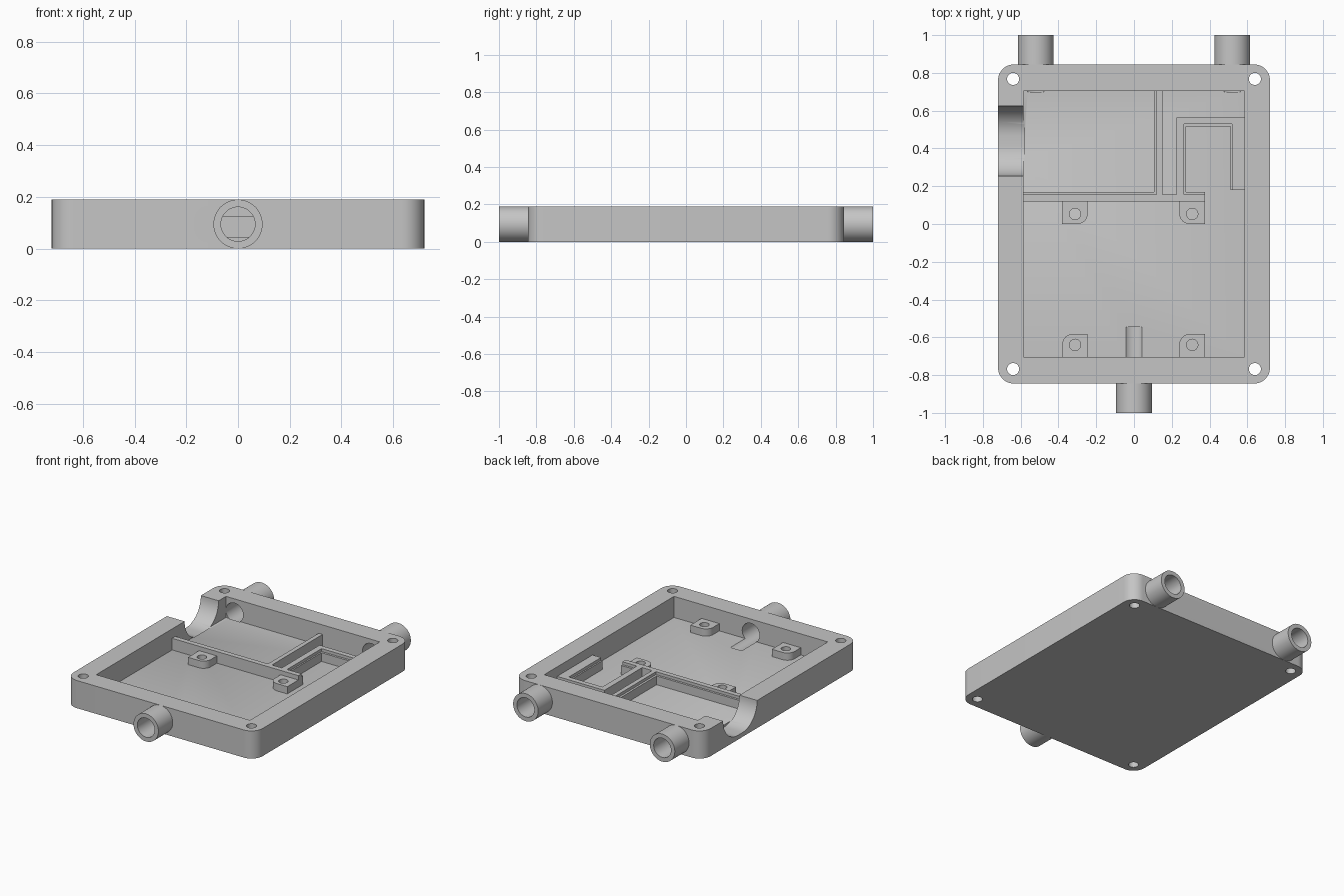
import bpy, bmesh, math
from mathutils import Matrix

old = bpy.data.objects.get("Cube")
if old:
    bpy.data.objects.remove(old, do_unlink=True)

grey = bpy.data.materials.new("plain_grey")
grey.use_nodes = True
colour = (0.56, 0.56, 0.56, 1)
grey.diffuse_color = colour
grey.node_tree.nodes["Principled BSDF"].inputs["Base Color"].default_value = colour

HEIGHT, FLOOR, MID = 0.19, 0.045, 0.095
WALL_TOP, LEDGE_TOP, POST_TOP = 0.125, 0.105, 0.095


def finish(name, bm):
    bmesh.ops.recalc_face_normals(bm, faces=bm.faces)
    mesh = bpy.data.meshes.new(name)
    bm.to_mesh(mesh)
    bm.free()
    mesh.materials.append(grey)
    ob = bpy.data.objects.new(name, mesh)
    bpy.context.collection.objects.link(ob)
    return ob


def prism(name, points, low, high, matrix=Matrix()):
    """Extrude a flat outline from low to high, then turn it by matrix."""
    bm = bmesh.new()
    face = bm.faces.new([bm.verts.new((x, y, low)) for x, y in points])
    ext = bmesh.ops.extrude_face_region(bm, geom=[face])
    for v in ext["geom"]:
        if isinstance(v, bmesh.types.BMVert):
            v.co.z = high
    bm.transform(matrix)
    return finish(name, bm)


def outline(x0, x1, y0, y1, radii, steps=12):
    """Rectangle with a radius per corner: (x1,y1), (x0,y1), (x0,y0), (x1,y0)."""
    pts = []
    corners = [(x1, y1, -1, -1), (x0, y1, 1, -1), (x0, y0, 1, 1), (x1, y0, -1, 1)]
    for i, ((cx, cy, sx, sy), r) in enumerate(zip(corners, radii)):
        if r == 0:
            pts.append((cx, cy))
            continue
        for k in range(steps + 1):
            a = math.pi / 2 * (i + k / steps)
            pts.append((cx + sx * r + r * math.cos(a), cy + sy * r + r * math.sin(a)))
    return pts


def circle(x, y, r, n=48):
    return [(x + r * math.cos(math.tau * i / n), y + r * math.sin(math.tau * i / n))
            for i in range(n)]


def box(name, x0, x1, y0, y1, z0, z1):
    return prism(name, outline(x0, x1, y0, y1, [0] * 4), z0, z1)


def along_y(name, x, r, y0, y1):
    """Round rod along y at mid height."""
    turn = Matrix.Rotation(-math.pi / 2, 4, 'X')
    return prism(name, circle(x, -MID, r), y0, y1, turn)


def activate(ob):
    bpy.ops.object.select_all(action='DESELECT')
    ob.select_set(True)
    bpy.context.view_layer.objects.active = ob


def cut(ob, *cutters):
    activate(ob)
    for c in cutters:
        c.hide_render = True
        mod = ob.modifiers.new("cut", 'BOOLEAN')
        mod.operation, mod.solver, mod.object = 'DIFFERENCE', 'EXACT', c
        bpy.ops.object.modifier_apply(modifier=mod.name)
        bpy.data.objects.remove(c, do_unlink=True)


def smooth(ob):
    activate(ob)
    bpy.ops.object.shade_smooth_by_angle(angle=math.radians(30))


# Tray shell with its cavity
tray = prism("tray", outline(-0.72, 0.72, -0.845, 0.845, [0.085] * 4), 0, HEIGHT)
cut(tray, box("cavity", -0.585, 0.585, -0.705, 0.705, FLOOR, 0.3))

# Screw holes in the corners
for sx in (-1, 1):
    for sy in (-1, 1):
        cut(tray, prism("screw_hole", circle(sx * 0.64, sy * 0.768, 0.032), -0.1, 0.3))

# Round-bottomed notch through the right wall
yz_to_world = Matrix(((0, 0, 1, 0), (1, 0, 0, 0), (0, 1, 0, 0), (0, 0, 0, 1)))
notch = outline(0.255, 0.625, 0.03, 0.3, [0, 0, 0.16, 0.16], 16)
cut(tray, prism("notch", notch, -0.8, -0.58, yz_to_world))

# Pipe stubs and the bores that lead into the cavity
for name, x, y0, y1, b0, b1 in (
        ("front_pipe", 0, -1, -0.845, -1.1, -0.545),
        ("back_right_pipe", -0.52, 0.845, 1, 0.7, 1.1),
        ("back_left_pipe", 0.52, 0.845, 1, 0.7, 1.1)):
    cut(tray, along_y("bore", x, 0.066, b0, b1))
    pipe = along_y(name, x, 0.095, y0, y1)
    cut(pipe, along_y("pipe_bore", x, 0.066, y0 - 0.1, y1 + 0.1))
    smooth(pipe)
smooth(tray)

# Divider walls
walls = {
    "cross_divider": (-0.585, 0.375, 0.12, 0.155),
    "long_divider": (0.12, 0.15, 0.155, 0.705),
    "bay_right_wall": (0.225, 0.265, 0.155, 0.565),
    "bay_back_wall": (0.265, 0.585, 0.53, 0.565),
    "bay_left_wall": (0.52, 0.585, 0.18, 0.53),
}
for name, (x0, x1, y0, y1) in walls.items():
    box(name, x0, x1, y0, y1, FLOOR, WALL_TOP)

# Lower ledges along the inside of the dividers
ledges = {
    "cross_ledge": (-0.585, 0.12, 0.155, 0.17),
    "long_ledge": (0.105, 0.12, 0.17, 0.705),
    "bay_front_ledge": (0.265, 0.375, 0.155, 0.17),
    "bay_right_ledge": (0.265, 0.275, 0.17, 0.53),
    "bay_back_ledge": (0.275, 0.52, 0.515, 0.53),
    "bay_left_ledge": (0.51, 0.52, 0.18, 0.515),
}
for name, (x0, x1, y0, y1) in ledges.items():
    box(name, x0, x1, y0, y1, FLOOR, LEDGE_TOP)

# Mounting posts, each with one rounded corner and a blind hole
R = 0.055
for name, x0, y0, radii, hy in (
        ("back_right_post", -0.38, 0, [0, 0, 0, R], 0.053),
        ("back_left_post", 0.24, 0, [0, 0, R, 0], 0.053),
        ("front_right_post", -0.38, -0.705, [0, R, 0, 0], -0.64),
        ("front_left_post", 0.24, -0.705, [0, R, 0, 0], -0.64)):
    post = prism(name, outline(x0, x0 + 0.135, y0, y0 + 0.122, radii), FLOOR, POST_TOP)
    cut(post, prism("post_hole", circle(x0 + 0.068, hy, 0.03, 32), 0, 0.2))
    smooth(post)
